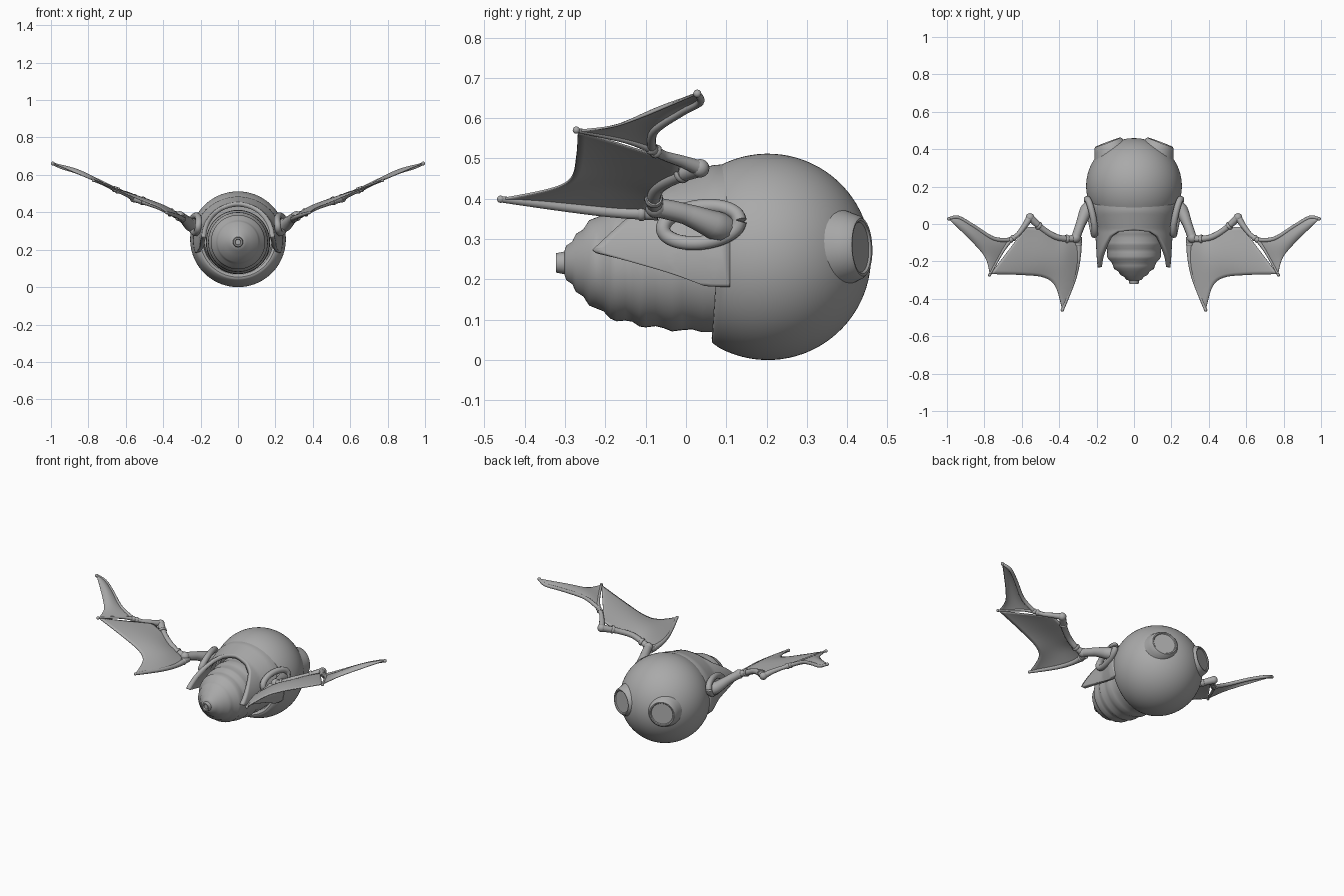
import bpy, bmesh, math
from mathutils import Vector

if "Cube" in bpy.data.objects:
    bpy.data.objects.remove(bpy.data.objects["Cube"])

mat = bpy.data.materials.new("plain_grey")
mat.diffuse_color = (0.4, 0.4, 0.4, 1)
mat.use_nodes = True
mat.node_tree.nodes["Principled BSDF"].inputs["Base Color"].default_value = mat.diffuse_color


def finish(ob, angle=40):
    ob.data.materials.clear()
    ob.data.materials.append(mat)
    bpy.ops.object.select_all(action='DESELECT')
    ob.select_set(True)
    bpy.context.view_layer.objects.active = ob
    bpy.ops.object.shade_smooth_by_angle(angle=math.radians(angle))
    return ob


def lerp_table(t, x):
    for (x0, y0), (x1, y1) in zip(t, t[1:]):
        if x <= x1:
            return y0 + (y1 - y0) * max(0, (x - x0) / (x1 - x0))
    return t[-1][1]


def spline(pts, u):
    # Catmull-Rom through the points, u in 0..1
    n = len(pts) - 1
    i = min(int(u * n), n - 1)
    t = u * n - i
    p = [Vector(pts[k]) for k in (max(i - 1, 0), i, i + 1, min(i + 2, n))]
    return 0.5 * (2 * p[1] + (p[2] - p[0]) * t + (2 * p[0] - 5 * p[1] + 4 * p[2] - p[3]) * t * t
                  + (3 * p[1] - p[0] - 3 * p[2] + p[3]) * t ** 3)


def grid(name, f, nu, nv, wrap=False, thick=0, angle=40):
    bm = bmesh.new()
    cols = [[bm.verts.new(f(i / nu, j / nv)) for j in range(nv + 1)] for i in range(nu + (not wrap))]
    for i in range(nu):
        a, b = cols[i], cols[(i + 1) % len(cols)]
        for j in range(nv):
            bm.faces.new((a[j], b[j], b[j + 1], a[j + 1]))
    bmesh.ops.remove_doubles(bm, verts=bm.verts, dist=1e-5)
    bmesh.ops.recalc_face_normals(bm, faces=bm.faces)
    me = bpy.data.meshes.new(name)
    bm.to_mesh(me)
    bm.free()
    ob = bpy.data.objects.new(name, me)
    bpy.context.collection.objects.link(ob)
    if thick:
        m = ob.modifiers.new("thickness", 'SOLIDIFY')
        m.thickness, m.offset = thick, 0
    return finish(ob, angle)


def lathe(name, prof, origin, axis, seg=64, angle=40, tweak=None):
    # prof: (distance along axis, radius)
    q = Vector(axis).normalized().to_track_quat('Z', 'Y')
    n = len(prof) - 1

    def f(u, v):
        h, r = prof[round(v * n)]
        a = u * math.tau
        p = Vector(origin) + q @ Vector((r * math.cos(a), r * math.sin(a), h))
        return tweak(p) if tweak else p
    return grid(name, f, seg, n, True, 0, angle)


def tube(name, pts, radii, cyclic=False, n=24):
    cu = bpy.data.curves.new(name, 'CURVE')
    cu.dimensions = '3D'
    cu.bevel_depth, cu.bevel_resolution, cu.use_fill_caps = 1, 3, True
    sp = cu.splines.new('POLY')
    sp.points.add(n)
    table = [(i / (len(radii) - 1), r) for i, r in enumerate(radii)]
    for i, p in enumerate(sp.points):
        p.co = (*spline(pts, i / n), 1)
        p.radius = lerp_table(table, i / n)
    ob = bpy.data.objects.new(name, cu)
    bpy.context.collection.objects.link(ob)
    bpy.ops.object.select_all(action='DESELECT')
    ob.select_set(True)
    bpy.context.view_layer.objects.active = ob
    bpy.ops.object.convert(target='MESH')
    return finish(bpy.context.view_layer.objects.active, 50)


def ball(name, c, r):
    prof = [(-r * math.cos(math.pi * i / 10), r * math.sin(math.pi * i / 10)) for i in range(11)]
    return lathe(name, prof, c, (0, 0, 1), 16)


# Round hollow head shell, opening towards the front, rim leaning back at the top
R, CY = 0.256, 0.203
prof = [(0.16, 0), (0.15, 0.18), (0.08, 0.188), (0.066, 0.193), (0.06, 0.202), (0.062, 0.212)]
for i in range(29):
    a = math.radians(122 * (1 - i / 28))
    prof.append((CY + R * math.cos(a), R * math.sin(a)))
lathe("head_shell", prof, (0, 0, 0.256), (0, 1, 0), 72, 40,
      lambda p: p + Vector((0, 0.07 * p.z, 0)) if p.y < 0.075 else p)

# Ribbed tapering tail
ribs = [(-0.312, 0), (-0.312, 0.014), (-0.322, 0.017), (-0.322, 0.024), (-0.302, 0.028), (-0.297, 0.043),
        (-0.282, 0.053), (-0.273, 0.072), (-0.255, 0.083), (-0.24, 0.106), (-0.222, 0.113), (-0.205, 0.12),
        (-0.188, 0.138), (-0.172, 0.145), (-0.15, 0.143), (-0.133, 0.146), (-0.115, 0.158), (-0.1, 0.16),
        (-0.075, 0.157), (-0.055, 0.162), (-0.035, 0.17), (-0.01, 0.167), (0.015, 0.165), (0.04, 0.172),
        (0.15, 0.172)]
lathe("ribbed_tail", ribs, (0, 0, 0.241), (0, 1, 0), 48, 60)

# Hood over the tail, with a pointed flap on each side
edge = [(0, -0.03), (25, -0.042), (40, -0.07), (60, -0.15), (84, -0.235), (107, 0.05)]
rad = [(-0.24, 0.188), (-0.1, 0.196), (-0.03, 0.2), (0.03, 0.218), (0.07, 0.23), (0.11, 0.232)]


def hood(u, v):
    d = (2 * u - 1) * 107
    y0 = 0.11
    y = y0 + (lerp_table(edge, abs(d)) - y0) * v
    r = lerp_table(rad, y) - 0.008
    t = math.radians(d)
    return (r * math.sin(t) * 1.02, y, 0.25 + r * math.cos(t))


grid("hood", hood, 107, 14, thick=0.024)


def wz(x, y, dz=0):
    # points on the tilted wing plane
    return (x, y, 0.25 + 0.415 * x + dz)


for s, side in ((1, "right"), (-1, "left")):
    def mir(pts):
        return [(s * p[0], p[1], p[2]) for p in pts]

    def mk(name, pts, radii, n=24):
        return tube(side + "_" + name, mir(pts), radii, n=n)

    # Flat eye disc on a flared base
    lathe(side + "_eye", [(-0.09, 0.112), (-0.06, 0.1), (-0.03, 0.088), (-0.008, 0.079), (0, 0.072),
                          (-0.001, 0.066), (-0.006, 0.062), (-0.006, 0)],
          (s * 0.14, 0.437, 0.28), (s * 0.35, 0.93, 0.04), 40)

    # Shoulder socket rim
    ring = []
    for i in range(17):
        a = math.tau * i / 16
        y = 0.038 + 0.095 * math.cos(a)
        ring.append((0.212 + 0.2 * (y + 0.06) - 0.25 * max(0, math.sin(a)) * 0.05, y,
                     0.336 + 0.045 * math.sin(a) + 0.1 * (y - 0.04)))
    mk("socket_rim", ring, [0.018, 0.018], 48)

    # Wing bones
    elbow, wrist = wz(0.312, -0.075), wz(0.66, -0.085)
    knuckle, tip2, tip3 = wz(0.556, 0.035, -0.005), wz(0.772, -0.272), wz(0.99, 0.028)
    mk("upper_arm", [(0.225, 0.1, 0.325), (0.255, 0.07, 0.335), (0.285, 0, 0.362), elbow],
       [0.036, 0.036, 0.026, 0.024])
    mk("forearm", [elbow, wz(0.36, -0.08), wz(0.42, -0.068, 0.005), wz(0.49, -0.025), knuckle],
       [0.022, 0.017, 0.017, 0.017, 0.022])
    mk("hand", [knuckle, wz(0.585, -0.01), wz(0.62, -0.055), wrist], [0.02, 0.015, 0.012, 0.014])
    fing1 = [(0.298, -0.07, 0.365), (0.298, -0.17, 0.366), (0.32, -0.29, 0.378), wz(0.383, -0.46, -0.01)]
    mk("inner_finger", fing1, [0.02, 0.014, 0.012, 0.008])
    mk("middle_finger", [wrist, wz(0.705, -0.15, 0.003), tip2], [0.012, 0.008, 0.006])
    mk("outer_finger", [wrist, wz(0.75, -0.078, 0.008), wz(0.86, -0.01, 0.008), wz(0.94, 0.035), tip3],
       [0.012, 0.011, 0.01, 0.01, 0.008])

    # Joint balls, collars and finger tips
    for nm, c, r in (("elbow", elbow, 0.027), ("knuckle", knuckle, 0.023), ("wrist", wrist, 0.016),
                     ("inner_tip", fing1[-1], 0.009), ("middle_tip", tip2, 0.009), ("outer_tip", tip3, 0.01)):
        ball(side + "_" + nm, mir([c])[0], r)
    for nm, a, b, r in (("inner_collar", (0.298, -0.11, 0.365), (0.298, -0.17, 0.366), 0.02),
                        ("forearm_collar", wz(0.51, -0.01), wz(0.54, 0.015), 0.023),
                        ("elbow_collar", wz(0.36, -0.08), wz(0.4, -0.075), 0.023),
                        ("hand_collar", wz(0.645, -0.075), wz(0.66, -0.09), 0.017)):
        a, b = (Vector(p) for p in mir([a, b]))
        lathe(side + "_" + nm, [(-0.008, 0), (-0.008, r - 0.003), (-0.004, r), (0.004, r),
                                (0.008, r - 0.003), (0.008, 0)], a, b - a, 16)

    # Wing skin between the bones
    def skin(name, lead, trail, bow, bulge):
        def f(u, v):
            p = spline(lead, u).lerp(spline(trail, u), v)
            k = 4 * v * (1 - v)
            p.x -= bow * (1 - u) * k
            p.z += bulge * k * math.sin(math.pi * u)
            return (s * p.x, p.y, p.z)
        grid(side + "_" + name, f, 24, 14, thick=0.005)

    skin("inner_skin", [(0.3, -0.09, 0.366), wz(0.36, -0.08), wz(0.42, -0.068), wz(0.49, -0.025), wz(0.575, -0.015)],
         [fing1[-1], wz(0.42, -0.335), wz(0.485, -0.285), wz(0.61, -0.272), wz(0.768, -0.268)], 0.03, 0.015)
    skin("outer_skin", [wrist, wz(0.75, -0.078, 0.008), wz(0.86, -0.01, 0.008), wz(0.94, 0.035), tip3],
         [wz(0.77, -0.265), wz(0.795, -0.18), wz(0.85, -0.11), wz(0.92, -0.04), tip3], 0, 0.018)
